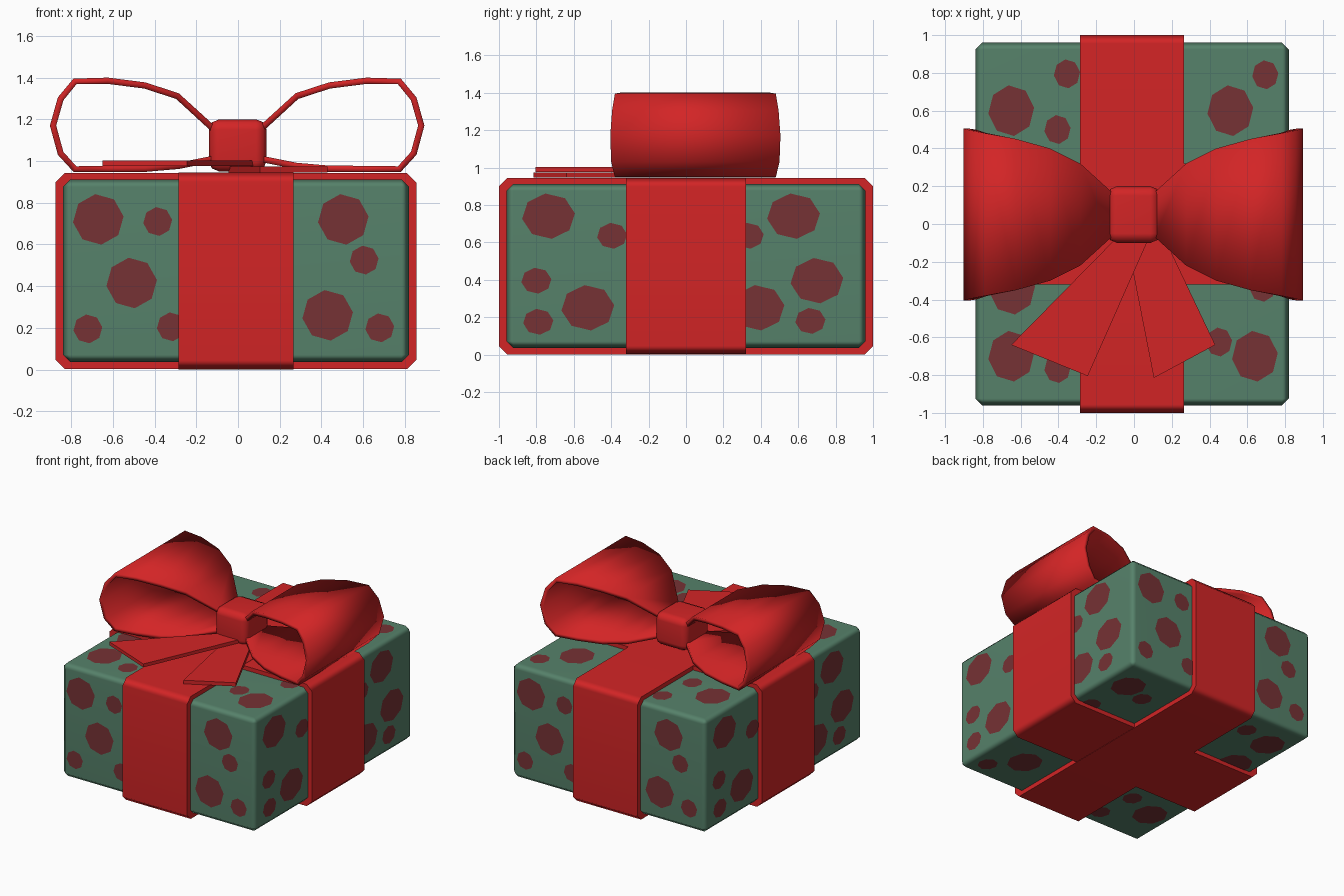
import bpy, bmesh, math
from mathutils import Vector

if "Cube" in bpy.data.objects:
    bpy.data.objects.remove(bpy.data.objects["Cube"])

CX = -0.01  # box centre in x


def material(name, rgb):
    m = bpy.data.materials.new(name)
    m.diffuse_color = (*rgb, 1)
    m.use_nodes = True
    m.node_tree.nodes["Principled BSDF"].inputs["Base Color"].default_value = m.diffuse_color
    return m


RED = material("ribbon red", (0.65, 0.018, 0.019))
GREEN = material("paper green", (0.093, 0.222, 0.145))
MAROON = material("dot maroon", (0.18, 0.032, 0.035))


def finish(name, bm, mat, smooth=False):
    me = bpy.data.meshes.new(name)
    bm.to_mesh(me)
    bm.free()
    ob = bpy.data.objects.new(name, me)
    bpy.context.collection.objects.link(ob)
    me.materials.append(mat)
    if smooth:
        bpy.ops.object.select_all(action='DESELECT')
        ob.select_set(True)
        bpy.context.view_layer.objects.active = ob
        bpy.ops.object.shade_smooth_by_angle(angle=math.radians(50))
    return ob


def block(name, lo, hi, mat, bevel, axis=None, segments=1):
    """Box with bevelled edges; axis limits the bevel to edges along it."""
    bm = bmesh.new()
    bmesh.ops.create_cube(bm, size=1)
    lo, hi = Vector(lo), Vector(hi)
    for v in bm.verts:
        v.co = (lo + hi) / 2 + v.co * (hi - lo)
    edges = [e for e in bm.edges if axis is None or
             abs((e.verts[0].co - e.verts[1].co).normalized()[axis]) > 0.9]
    bmesh.ops.bevel(bm, geom=edges, offset=bevel, segments=segments,
                    profile=0.5, affect='EDGES')
    ob = finish(name, bm, mat, True)
    ob.modifiers.new("normals", 'WEIGHTED_NORMAL').keep_sharp = True
    return ob


# Wrapped box and the two crossing ribbon bands
block("gift_box", (-0.84, -0.96, 0.035), (0.82, 0.96, 0.912), GREEN, 0.036)
block("ribbon_lengthwise", (CX - 0.275, -1, 0), (CX + 0.275, 1, 0.945), RED, 0.045, 0)
block("ribbon_crosswise", (CX - 0.865, -0.32, 0.002), (CX + 0.865, 0.32, 0.943), RED, 0.045, 1)

# Dots: centre u, v and radii, in face coordinates
FRONT = [(-.67, .72, 1), (-.385, .71, 0), (-.51, .415, 1), (-.72, .195, 0), (-.32, .205, 0),
         (.505, .72, 1), (.605, .525, 0), (.43, .26, 1), (.68, .2, 0)]
SIDE = [(-.735, .74, 1), (-.395, .635, 0), (-.8, .395, 0), (-.79, .175, 0), (-.525, .25, 1),
        (.335, .635, 0), (.575, .74, 1), (.70, .395, 1), (.385, .25, 1), (.665, .18, 0)]
TOP = [(-.65, .6, 1), (.51, .6, 1), (-.355, .795, 0), (.695, .79, 0), (-.405, .5, 0),
       (-.65, -.7, 1), (-.405, -.765, 0), (.45, -.625, 0), (.64, -.7, 1),
       (-.645, -.345, 1), (.68, -.335, 0)]
G = 0.003


def dots(name, layout, size, place):
    bm = bmesh.new()
    for u, v, big in layout:
        k = 1 if big else 0.57
        ring = [place(u + size[0] * k * math.cos(a), v + size[1] * k * math.sin(a))
                for a in (math.pi * i / 4 + 0.12 for i in range(8))]
        f = bm.faces.new([bm.verts.new(p) for p in ring])
        f.normal_update()
        if f.normal.dot(f.calc_center_median() - Vector((CX, 0, 0.47))) < 0:
            f.normal_flip()
    finish(name, bm, MAROON)


dots("dots_front", FRONT, (.122, .122), lambda u, v: (u, -.96 - G, v))
dots("dots_back", FRONT, (.122, .122), lambda u, v: (2 * CX - u, .96 + G, v))
dots("dots_right", SIDE, (.142, .122), lambda u, v: (.82 + G, u, v))
dots("dots_left", SIDE, (.142, .122), lambda u, v: (-.84 - G, -u, v))
dots("dots_top", TOP, (.122, .135), lambda u, v: (u, v, .912 + G))
dots("dots_bottom", TOP, (.122, .135), lambda u, v: (u, -v, .035 - G))

# Bow loops: path in x-z with half width in y, mirrored to the left
PATH = [(.09, 1.15, .11), (.115, 1.175, .12), (.28, 1.325, .27), (.44, 1.377, .35), (.62, 1.4, .40),
        (.785, 1.395, .43), (.86, 1.305, .445), (.898, 1.17, .455), (.86, 1.03, .45),
        (.785, .948, .43), (.62, .947, .40), (.44, .948, .35), (.28, .962, .27),
        (.115, .995, .12), (.09, 1.0, .11)]
bm = bmesh.new()
rows = [[bm.verts.new((x, 0.05 + s * w, z)) for s in (-1, 1)] for x, z, w in PATH]
for a, b in zip(rows, rows[1:]):
    bm.faces.new((a[0], b[0], b[1], a[1]))
loops = finish("bow_loops", bm, RED, True)
loops.location.x = -0.004
sol = loops.modifiers.new("thickness", 'SOLIDIFY')
sol.thickness = 0.03
sol.offset = -1
loops.modifiers.new("mirror", 'MIRROR')

# Knot
block("bow_knot", (-.14, -.1, .95), (.137, .2, 1.2), RED, 0.05, None, 2)


# Flat ribbon tails
def tail(name, outline, z0, z1):
    bm = bmesh.new()
    f = bm.faces.new([bm.verts.new((x, y, z0)) for x, y in outline])
    ext = bmesh.ops.extrude_face_region(bm, geom=[f])
    for v in ext["geom"]:
        if isinstance(v, bmesh.types.BMVert):
            v.co.z = z1
    bmesh.ops.recalc_face_normals(bm, faces=bm.faces)
    finish(name, bm, RED)


tail("tail_left", [(-.65, -.64), (-.245, -.805), (.09, -.05), (-.07, -.05)], .976, 1.002)
tail("tail_right", [(.105, -.815), (.43, -.64), (.15, -.05), (-.045, -.05)], .946, .974)
